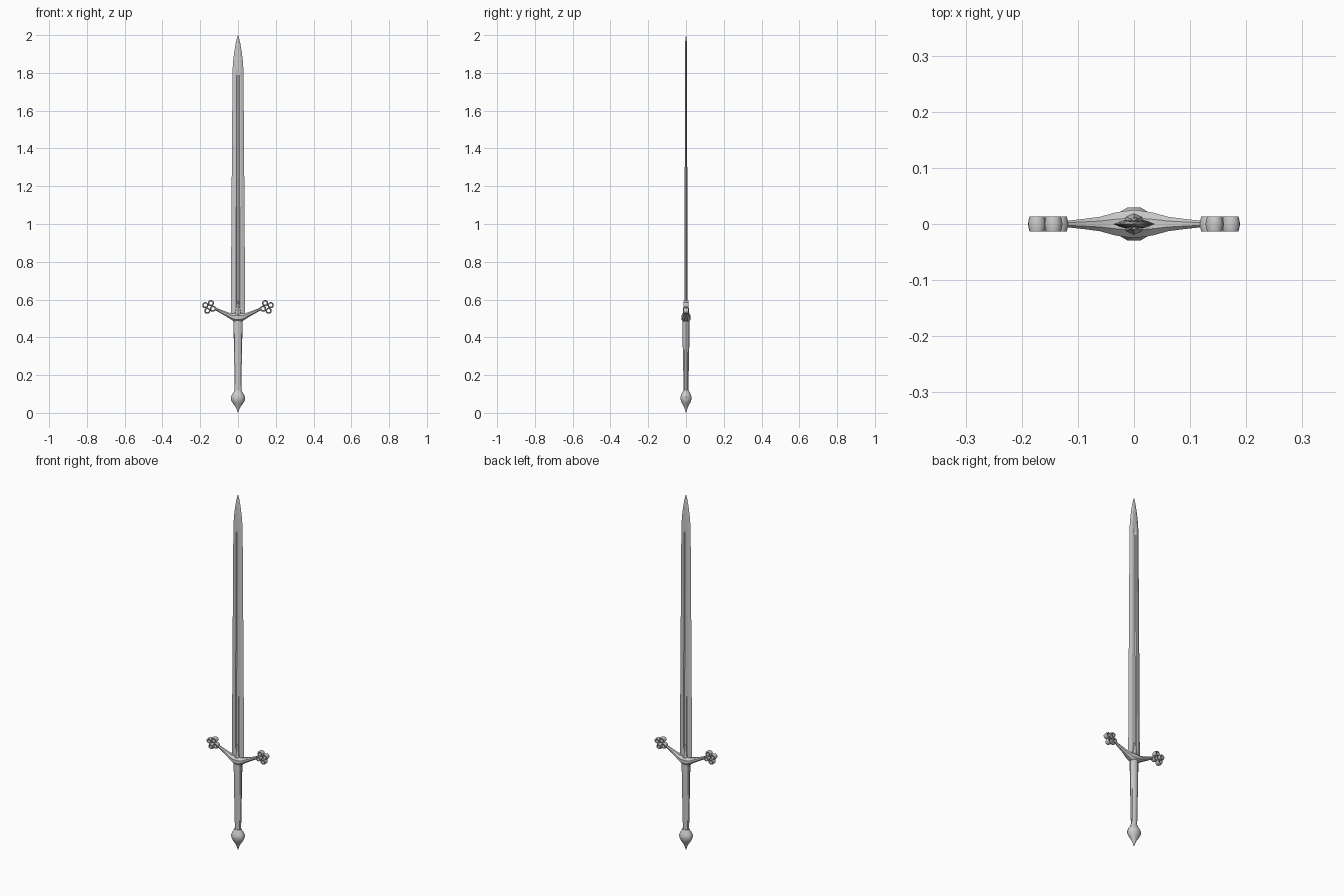
import bpy, bmesh, math
from mathutils import Vector

if "Cube" in bpy.data.objects:
    bpy.data.objects.remove(bpy.data.objects["Cube"])


def finish(bm, name, angle=30):
    bmesh.ops.remove_doubles(bm, verts=bm.verts, dist=1e-6)
    bmesh.ops.recalc_face_normals(bm, faces=bm.faces)
    me = bpy.data.meshes.new(name)
    bm.to_mesh(me)
    bm.free()
    ob = bpy.data.objects.new(name, me)
    bpy.context.collection.objects.link(ob)
    bpy.ops.object.select_all(action='DESELECT')
    bpy.context.view_layer.objects.active = ob
    ob.select_set(True)
    bpy.ops.object.shade_smooth_by_angle(angle=math.radians(angle))
    return ob


def loft(name, rings, closed=False, angle=30):
    """Skin a list of equal-length point rings; cap the ends unless closed."""
    bm = bmesh.new()
    vs = [[bm.verts.new(p) for p in r] for r in rings]
    n = len(vs[0])
    pairs = list(zip(vs, vs[1:])) + ([(vs[-1], vs[0])] if closed else [])
    for a, b in pairs:
        for i in range(n):
            j = (i + 1) % n
            bm.faces.new((a[i], a[j], b[j], b[i]))
    if not closed:
        bm.faces.new(vs[0][::-1])
        bm.faces.new(vs[-1])
    return finish(bm, name, angle)


def oval(z, rx, ry, n):
    return [(rx * math.cos(2 * math.pi * i / n), ry * math.sin(2 * math.pi * i / n), z)
            for i in range(n)]


# blade: bevelled edges with a fuller on each face that fades near the tip
def blade_ring(z, w, t, fuller):
    half = [(w, 0), (0.5 * w, t), (0.27 * w, t), (0.16 * w, t * fuller),
            (-0.16 * w, t * fuller), (-0.27 * w, t), (-0.5 * w, t)]
    return [(x, y, z) for x, y in half] + [(-x, -y, z) for x, y in half]


loft("blade", [blade_ring(*r) for r in (
    (0.50, 0.038, 0.0075, 0.45), (1.00, 0.035, 0.007, 0.45),
    (1.79, 0.029, 0.006, 0.5), (1.82, 0.0285, 0.006, 1.0),
    (1.87, 0.025, 0.0055, 1.0), (1.92, 0.0185, 0.005, 1.1),
    (1.965, 0.0105, 0.004, 1.1), (2.0, 0.0005, 0.0005, 1.0))], angle=20)

# grip
loft("grip", [oval(z, rx, ry, 12) for z, rx, ry in (
    (0.10, 0.017, 0.013), (0.22, 0.019, 0.0145), (0.36, 0.022, 0.0175),
    (0.46, 0.0235, 0.0185), (0.50, 0.023, 0.018))])

# pommel
loft("pommel", [oval(z, rx, ry, 10) for z, rx, ry in (
    (0.0, 0.001, 0.001), (0.018, 0.007, 0.006), (0.036, 0.016, 0.013),
    (0.052, 0.028, 0.023), (0.067, 0.036, 0.029), (0.083, 0.0375, 0.031),
    (0.098, 0.032, 0.026), (0.110, 0.023, 0.019), (0.119, 0.020, 0.016))], angle=40)

# crossguard: octagonal bar swept through both upturned arms
arm = [(0.118, 0.550, 0.008, 0.006), (0.090, 0.536, 0.010, 0.009),
       (0.060, 0.522, 0.013, 0.013), (0.035, 0.510, 0.017, 0.020),
       (0.018, 0.505, 0.022, 0.023)]
stations = [(-x, z, h, d) for x, z, h, d in arm] + [(0, 0.505, 0.024, 0.025)] + arm[::-1]
loft("crossguard", [[(x, d * math.cos(math.pi * (i + .5) / 4) / 0.924,
                      z + h * math.sin(math.pi * (i + .5) / 4) / 0.924)
                     for i in range(8)] for x, z, h, d in stations])

# langet rising over the blade base
loft("langet", [oval(z, rx, ry, 8) for z, rx, ry in (
    (0.50, 0.023, 0.022), (0.53, 0.019, 0.017), (0.56, 0.012, 0.014),
    (0.580, 0.009, 0.013), (0.592, 0.004, 0.010))])

# quatrefoil ends: four bulged rings around a point on each arm's axis
section = [(0.0085, -0.012), (0.0135, -0.013), (0.0165, 0.0),
           (0.0135, 0.013), (0.0085, 0.012)]
tilt = math.radians(25)
for side, label in ((-1, "left"), (1, "right")):
    for k in range(4):
        a = tilt + k * math.pi / 2
        cx, cz = 0.153 + 0.022 * math.cos(a), 0.561 + 0.022 * math.sin(a)
        rings = []
        for i in range(12):
            b = tilt + 2 * math.pi * i / 12
            rings.append([Vector((side * (cx + r * math.cos(b)), y, cz + r * math.sin(b)))
                          for r, y in section])
        loft(f"{label}_quatrefoil_ring_{k + 1}", rings, closed=True, angle=35)
